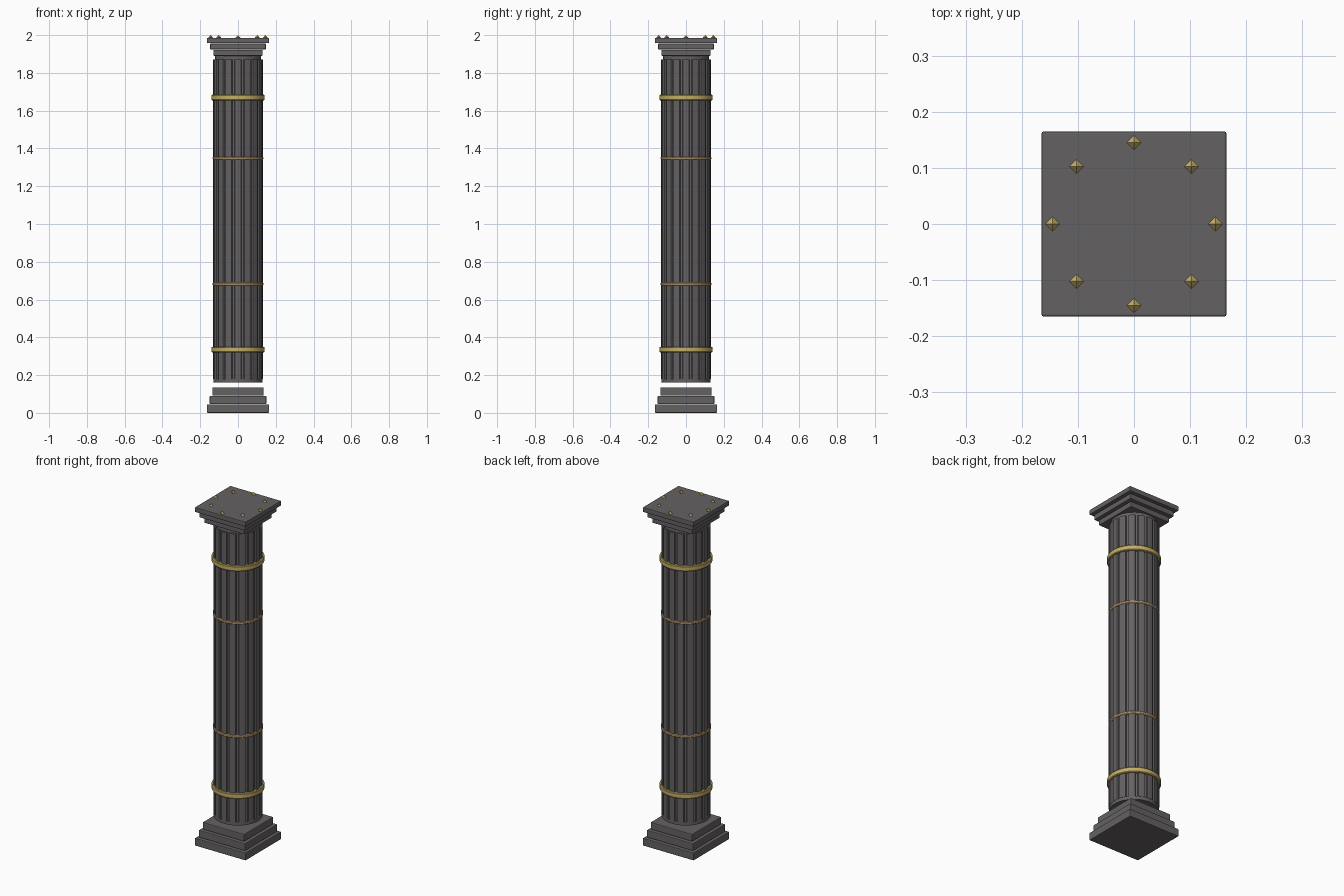
import bpy, bmesh
from math import sin, cos, pi, radians

if "Cube" in bpy.data.objects:
    bpy.data.objects.remove(bpy.data.objects["Cube"])


def material(name, rgb):
    m = bpy.data.materials.new(name)
    m.diffuse_color = (*rgb, 1)
    m.use_nodes = True
    m.node_tree.nodes["Principled BSDF"].inputs["Base Color"].default_value = m.diffuse_color
    return m


STONE = material("dark_stone", (0.13, 0.12, 0.125))
GOLD = material("gold", (0.55, 0.42, 0.13))
COPPER = material("copper", (0.62, 0.40, 0.20))


def finish(name, bm, mat, smooth=False):
    bmesh.ops.recalc_face_normals(bm, faces=bm.faces[:])
    me = bpy.data.meshes.new(name)
    bm.to_mesh(me)
    bm.free()
    me.materials.append(mat)
    ob = bpy.data.objects.new(name, me)
    bpy.context.collection.objects.link(ob)
    if smooth:
        bpy.context.view_layer.objects.active = ob
        ob.select_set(True)
        bpy.ops.object.shade_smooth_by_angle(angle=radians(30))
        ob.select_set(False)
    return ob


def slab(name, half, z0, z1):
    bm = bmesh.new()
    bmesh.ops.create_cube(bm, size=1)
    for v in bm.verts:
        v.co.x *= 2 * half
        v.co.y *= 2 * half
        v.co.z = z0 if v.co.z < 0 else z1
    ob = finish(name, bm, STONE)
    b = ob.modifiers.new("edge", 'BEVEL')
    b.width = 0.004
    b.segments = 2


def prism(name, outline, z0, z1, mat):
    bm = bmesh.new()
    face = bm.faces.new([bm.verts.new((x, y, z0)) for x, y in outline])
    out = bmesh.ops.extrude_face_region(bm, geom=[face])
    for v in out["geom"]:
        if isinstance(v, bmesh.types.BMVert):
            v.co.z = z1
    return finish(name, bm, mat, True)


def ring(name, profile, mat, n=48):
    bm = bmesh.new()
    loops = [[bm.verts.new((r * cos(2 * pi * i / n), r * sin(2 * pi * i / n), z))
              for r, z in profile] for i in range(n)]
    k = len(profile)
    for i in range(n):
        a, b = loops[i], loops[(i + 1) % n]
        for j in range(k):
            bm.faces.new((a[j], b[j], b[(j + 1) % k], a[(j + 1) % k]))
    finish(name, bm, mat, True)


def circle(r, n=48):
    return [(r * cos(2 * pi * i / n), r * sin(2 * pi * i / n)) for i in range(n)]


# Stepped square base and capital
for i, (half, z0, z1) in enumerate([(0.165, 0.005, 0.045), (0.15, 0.047, 0.09),
                                    (0.135, 0.092, 0.135)]):
    slab(f"base_step_{i + 1}", half, z0, z1)
for i, (half, z0, z1) in enumerate([(0.13, 1.89, 1.922), (0.148, 1.924, 1.955),
                                    (0.165, 1.957, 1.986)]):
    slab(f"capital_step_{i + 1}", half, z0, z1)

# Shaft with sixteen narrow flutes, plain foot and neck
FLUTES = 16
outline = []
for i in range(FLUTES):
    for deg, r in ((-4, 0.131), (-2.5, 0.123), (2.5, 0.123), (4, 0.131), (11.25, 0.132)):
        a = 2 * pi * i / FLUTES + radians(deg + 11.25)
        outline.append((r * cos(a), r * sin(a)))
prism("fluted_shaft", outline, 0.18, 1.87, STONE)
prism("shaft_foot", circle(0.13), 0.16, 0.18, STONE)
prism("shaft_neck", circle(0.122), 1.87, 1.892, STONE)

# Wide gold bands and thin copper rings
for name, z in (("lower", 0.335), ("upper", 1.67)):
    ring(f"{name}_gold_band", [(0.12, z - 0.015), (0.138, z - 0.015), (0.141, z - 0.011),
                               (0.141, z + 0.011), (0.138, z + 0.015), (0.12, z + 0.015)], GOLD)
for name, z in (("lower", 0.682), ("upper", 1.348)):
    ring(f"{name}_copper_ring", [(0.12, z - 0.008), (0.131, z - 0.008), (0.134, z - 0.004),
                                 (0.134, z + 0.004), (0.131, z + 0.008), (0.12, z + 0.008)], COPPER)

# Eight small gold studs on the capital
for i in range(8):
    a = pi * i / 4
    bm = bmesh.new()
    cx, cy, cz, s = 0.145 * cos(a), 0.145 * sin(a), 1.987, 0.013
    eq = [bm.verts.new((cx + s * cos(k * pi / 2), cy + s * sin(k * pi / 2), cz)) for k in range(4)]
    tips = [bm.verts.new((cx, cy, cz + d)) for d in (s, -s)]
    for k in range(4):
        for t in tips:
            bm.faces.new((eq[k], eq[(k + 1) % 4], t))
    finish(f"capital_stud_{i + 1}", bm, GOLD)

# Rest the lowest step on the ground
for v in bpy.data.objects["base_step_1"].data.vertices:
    if v.co.z < 0.01:
        v.co.z = 0.0
